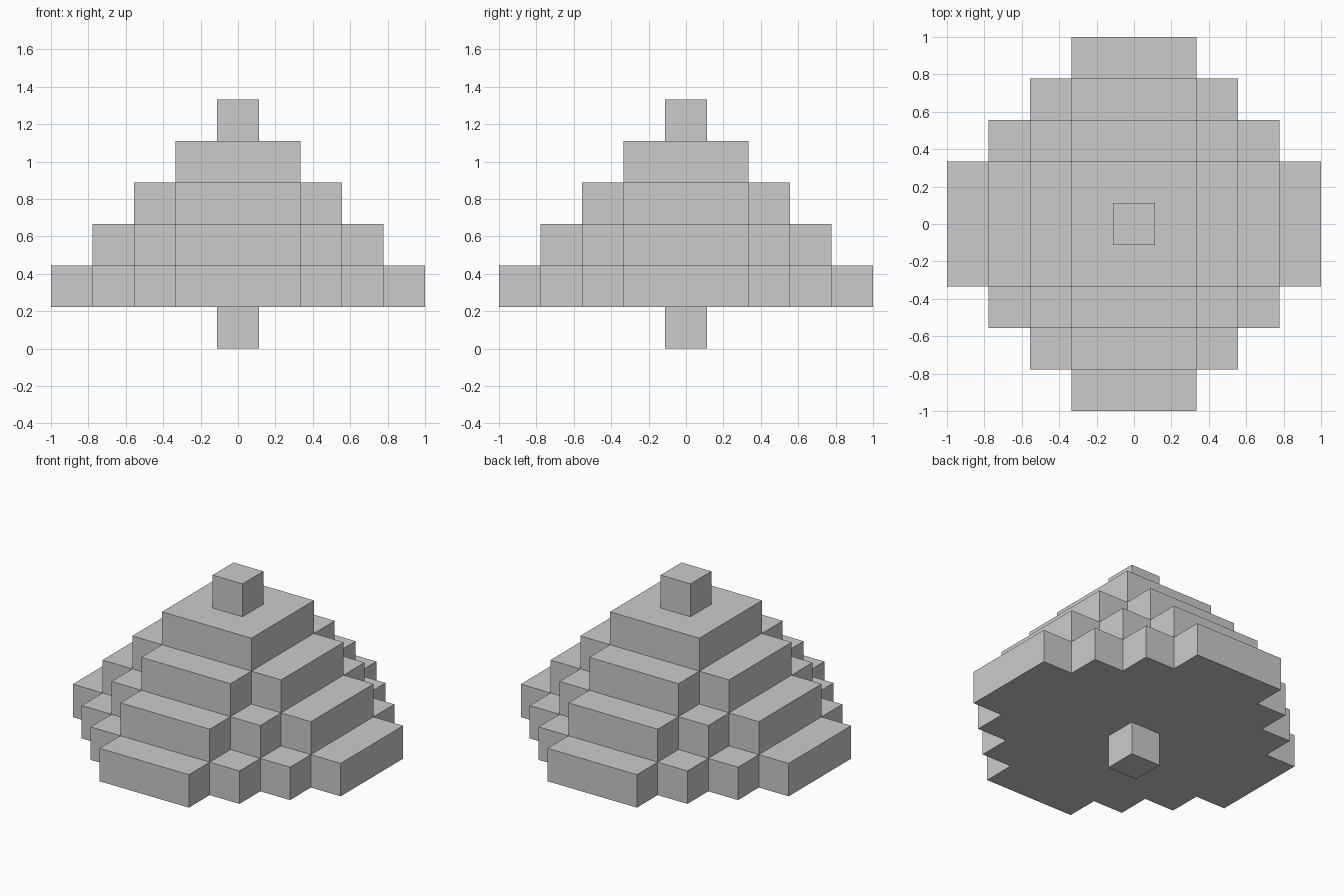
import bpy, bmesh

if "Cube" in bpy.data.objects:
    bpy.data.objects.remove(bpy.data.objects["Cube"])

U = 2 / 9  # size of one block


def prism(name, outline, level):
    """Extrude an outline (in block units) one block high at the given level."""
    bm = bmesh.new()
    face = bm.faces.new([bm.verts.new((x * U, y * U, level * U)) for x, y in outline])
    top = bmesh.ops.extrude_face_region(bm, geom=[face], use_keep_orig=True)["geom"]
    bmesh.ops.translate(bm, vec=(0, 0, U),
                        verts=[g for g in top if isinstance(g, bmesh.types.BMVert)])
    bmesh.ops.recalc_face_normals(bm, faces=bm.faces)
    mesh = bpy.data.meshes.new(name)
    bm.to_mesh(mesh)
    bm.free()
    bpy.context.collection.objects.link(bpy.data.objects.new(name, mesh))


def stepped_outline(n):
    """Square-stepped ring: one staircase corner, turned four times."""
    corner = []
    for k in range(n):
        corner.append((n - k + 0.5, k + 1.5))
        if k < n - 1:
            corner.append((n - k - 0.5, k + 1.5))
    points = []
    for _ in range(4):
        points += corner
        corner = [(-y, x) for x, y in corner]
    return points


block = [(0.5, 0.5), (-0.5, 0.5), (-0.5, -0.5), (0.5, -0.5)]

# Trunk below and single block on the tip
prism("trunk", block, 0)
prism("tip", block, 5)

# Four shrinking foliage tiers
for level in range(1, 5):
    prism(f"foliage_tier_{level}", stepped_outline(5 - level), level)
